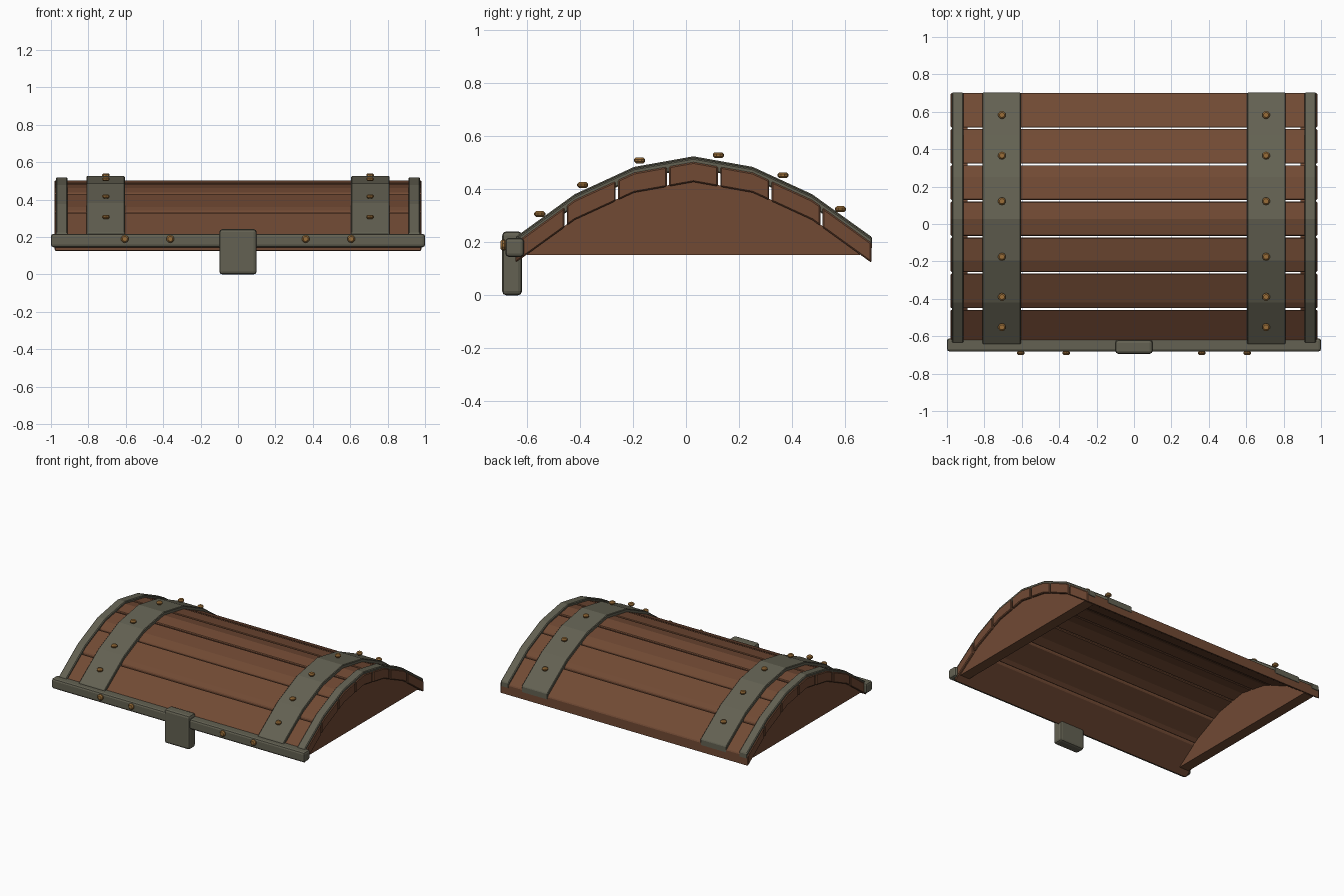
import bpy, bmesh, math

if "Cube" in bpy.data.objects:
    bpy.data.objects.remove(bpy.data.objects["Cube"], do_unlink=True)


def material(name, rgb):
    m = bpy.data.materials.new(name)
    m.use_nodes = True
    m.diffuse_color = (*rgb, 1)
    m.node_tree.nodes["Principled BSDF"].inputs["Base Color"].default_value = (*rgb, 1)
    return m


wood = material("brown wood", (0.165, 0.068, 0.034))
iron = material("grey iron", (0.125, 0.120, 0.085))
brass = material("brass", (0.32, 0.155, 0.04))

# Outer arch of the straps: half widths from the crown and their heights
MID, STEP = 0.028, 0.224
HEIGHTS = [0.525, 0.485, 0.382, 0.22]


def arch(y):
    t = min(abs(y - MID) / STEP, 2.9999)
    i = int(t)
    return HEIGHTS[i] + (HEIGHTS[i + 1] - HEIGHTS[i]) * (t - i)


def samples(y0, y1):
    """Ends of a span plus the arch corners that lie inside it."""
    corners = [MID + STEP * k for k in range(-3, 4)]
    return [y0] + [y for y in corners if y0 + 0.01 < y < y1 - 0.01] + [y1]


def finish(bm, name, mat, bevel=0.0, segments=1):
    bmesh.ops.recalc_face_normals(bm, faces=bm.faces)
    mesh = bpy.data.meshes.new(name)
    bm.to_mesh(mesh)
    bm.free()
    mesh.materials.append(mat)
    ob = bpy.data.objects.new(name, mesh)
    bpy.context.collection.objects.link(ob)
    if bevel:
        mod = ob.modifiers.new("soft edges", "BEVEL")
        mod.width, mod.segments = bevel, segments
        mod.limit_method = "ANGLE"
        mod.angle_limit = math.radians(40)
    return ob


def extrude_x(name, mat, outline, x0, x1, bevel=0.0):
    """Prism along x from a (y, z) outline."""
    bm = bmesh.new()
    face = bm.faces.new([bm.verts.new((x0, y, z)) for y, z in outline])
    new = bmesh.ops.extrude_face_region(bm, geom=[face])["geom"]
    verts = [v for v in new if isinstance(v, bmesh.types.BMVert)]
    bmesh.ops.translate(bm, verts=verts, vec=(x1 - x0, 0, 0))
    return finish(bm, name, mat, bevel)


def band(name, mat, y0, y1, x0, x1, drop, thick, bevel):
    """Slab following the arch, its top lying 'drop' under the outer arch."""
    ys = samples(y0, y1)
    top = [(y, arch(y) - drop) for y in ys]
    low = [(y, z - thick) for y, z in reversed(top)]
    return extrude_x(name, mat, top + low, x0, x1, bevel)


def box(name, mat, lo, hi, bevel):
    bm = bmesh.new()
    bmesh.ops.create_cube(bm, size=1)
    for v in bm.verts:
        v.co = [(a + b) / 2 + c * (b - a) for a, b, c in zip(lo, hi, v.co)]
    return finish(bm, name, mat, bevel, 2)


def rivet(name, loc, facing_front=False):
    bm = bmesh.new()
    bmesh.ops.create_cone(bm, cap_ends=True, segments=10, radius1=0.021,
                          radius2=0.021, depth=0.022)
    ob = finish(bm, name, brass, 0.007)
    ob.location = loc
    if facing_front:
        ob.rotation_euler.x = math.pi / 2


# Seven curved planks with narrow gaps
BACK, FRONT, COUNT, GAP = 0.70, -0.643, 7, 0.009
pitch = (BACK - FRONT + GAP) / COUNT
for i in range(COUNT):
    y = FRONT + i * pitch
    band(f"plank_{i + 1}", wood, y, y + pitch - GAP, -0.98, 0.98, 0.022, 0.075, 0.005)

for side, s in (("left", 1), ("right", -1)):
    # End panel under the planks
    ys = samples(-0.60, 0.656)
    top = [(y, max(arch(y) - 0.092, 0.156)) for y in ys]
    extrude_x(f"end_panel_{side}", wood, top + [(0.656, 0.153), (-0.60, 0.153)],
              s * 0.89, s * 0.965)
    # Iron straps
    band(f"edge_strap_{side}", iron, -0.635, 0.703, s * 0.912, s * 0.974, 0.006, 0.04, 0.005)
    band(f"wide_strap_{side}", iron, -0.642, 0.702, s * 0.605, s * 0.81, 0.0, 0.045, 0.004)
    # Rivets on the strap and the front rail
    for k, y in enumerate((-0.552, -0.39, -0.175, 0.122, 0.366, 0.583)):
        rivet(f"strap_rivet_{side}_{k + 1}", (s * 0.706, y, arch(y) + 0.021))
    for k, x in enumerate((0.362, 0.605)):
        rivet(f"rail_rivet_{side}_{k + 1}", (s * x, -0.689, 0.19), True)

# Front rail and latch plate
box("front_rail", iron, (-1, -0.682, 0.145), (1, -0.611, 0.217), 0.014)
box("latch", iron, (-0.1, -0.694, 0), (0.1, -0.619, 0.242), 0.016)
